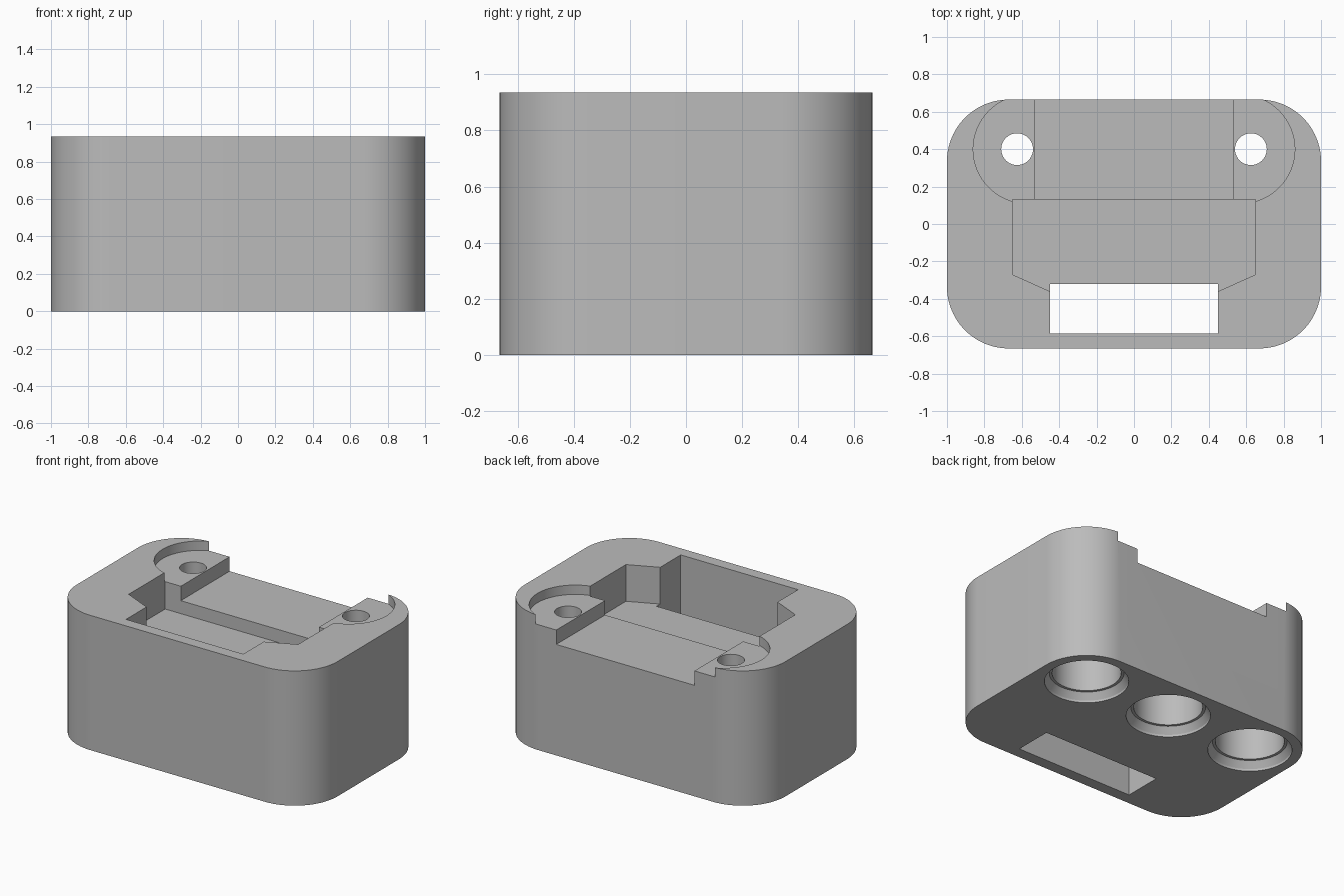
import bpy, bmesh
from math import cos, sin, pi, radians

cube = bpy.data.objects.get("Cube")
if cube:
    bpy.data.objects.remove(cube, do_unlink=True)

HEIGHT = 0.935
TOP = 1.2       # cutters overshoot the top
LOW = -0.2      # and the bottom


def circle(cx, cy, r, n=64):
    return [(cx + r * cos(2 * pi * i / n), cy + r * sin(2 * pi * i / n)) for i in range(n)]


def rect(x, y0, y1):
    return [(-x, y0), (x, y0), (x, y1), (-x, y1)]


def loft(name, sections):
    """Solid skinned through matching outlines, given as (outline, z) pairs."""
    bm = bmesh.new()
    rings = [[bm.verts.new((x, y, z)) for x, y in pts] for pts, z in sections]
    n = len(rings[0])
    for a, b in zip(rings, rings[1:]):
        for i in range(n):
            j = (i + 1) % n
            bm.faces.new((a[i], a[j], b[j], b[i]))
    bm.faces.new(rings[0][::-1])
    bm.faces.new(rings[-1])
    bmesh.ops.recalc_face_normals(bm, faces=bm.faces)
    mesh = bpy.data.meshes.new(name)
    bm.to_mesh(mesh)
    bm.free()
    obj = bpy.data.objects.new(name, mesh)
    bpy.context.collection.objects.link(obj)
    return obj


def prism(name, outline, z0, z1):
    return loft(name, [(outline, z0), (outline, z1)])


# Housing block with large rounded vertical corners
CX, CY, R = 0.67, 0.335, 0.33
outline = []
for k, (sx, sy) in enumerate([(1, 1), (-1, 1), (-1, -1), (1, -1)]):
    for i in range(25):
        a = pi / 2 * (k + i / 24)
        outline.append((sx * CX + R * cos(a), sy * CY + R * sin(a)))
housing = prism("housing", outline, 0, HEIGHT)

grey = bpy.data.materials.new("plain_grey")
grey.use_nodes = True
colour = (0.5, 0.5, 0.5, 1)
grey.diffuse_color = colour
grey.node_tree.nodes["Principled BSDF"].inputs["Base Color"].default_value = colour
housing.data.materials.append(grey)

cutters = []

# Round screw pads and their through holes
for side in (-1, 1):
    cutters.append(prism("pad_recess", circle(side * 0.57, 0.4, 0.29), 0.87, TOP))
    cutters.append(prism("screw_hole", circle(side * 0.625, 0.4, 0.085, 40), LOW, TOP))

# Shallow channel open at the back, deeper pocket, and cable slot
cutters.append(prism("channel", rect(0.53, 0, 0.9), 0.77, TOP))
pocket = [(0.65, 0.13), (0.65, -0.27), (0.45, -0.36)]
cutters.append(prism("pocket", pocket + [(-x, y) for x, y in reversed(pocket)], 0.68, TOP))
cutters.append(prism("slot", rect(0.45, -0.585, -0.32), LOW, TOP))

# Three countersunk bores in the underside
bore_profile = [(0.265, LOW), (0.265, 0.015), (0.235, 0.06), (0.217, 0.06), (0.217, 0.6)]
for x in (-CX, 0, CX):
    cutters.append(loft("bore", [(circle(x, CY, r), z) for r, z in bore_profile]))

# Carve the housing
bpy.ops.object.select_all(action='DESELECT')
bpy.context.view_layer.objects.active = housing
housing.select_set(True)
for cutter in cutters:
    cutter.hide_render = True
    mod = housing.modifiers.new(cutter.name, 'BOOLEAN')
    mod.operation = 'DIFFERENCE'
    mod.solver = 'EXACT'
    mod.object = cutter
    bpy.ops.object.modifier_apply(modifier=mod.name)
    bpy.data.objects.remove(cutter, do_unlink=True)

bpy.ops.object.shade_smooth_by_angle(angle=radians(30))
